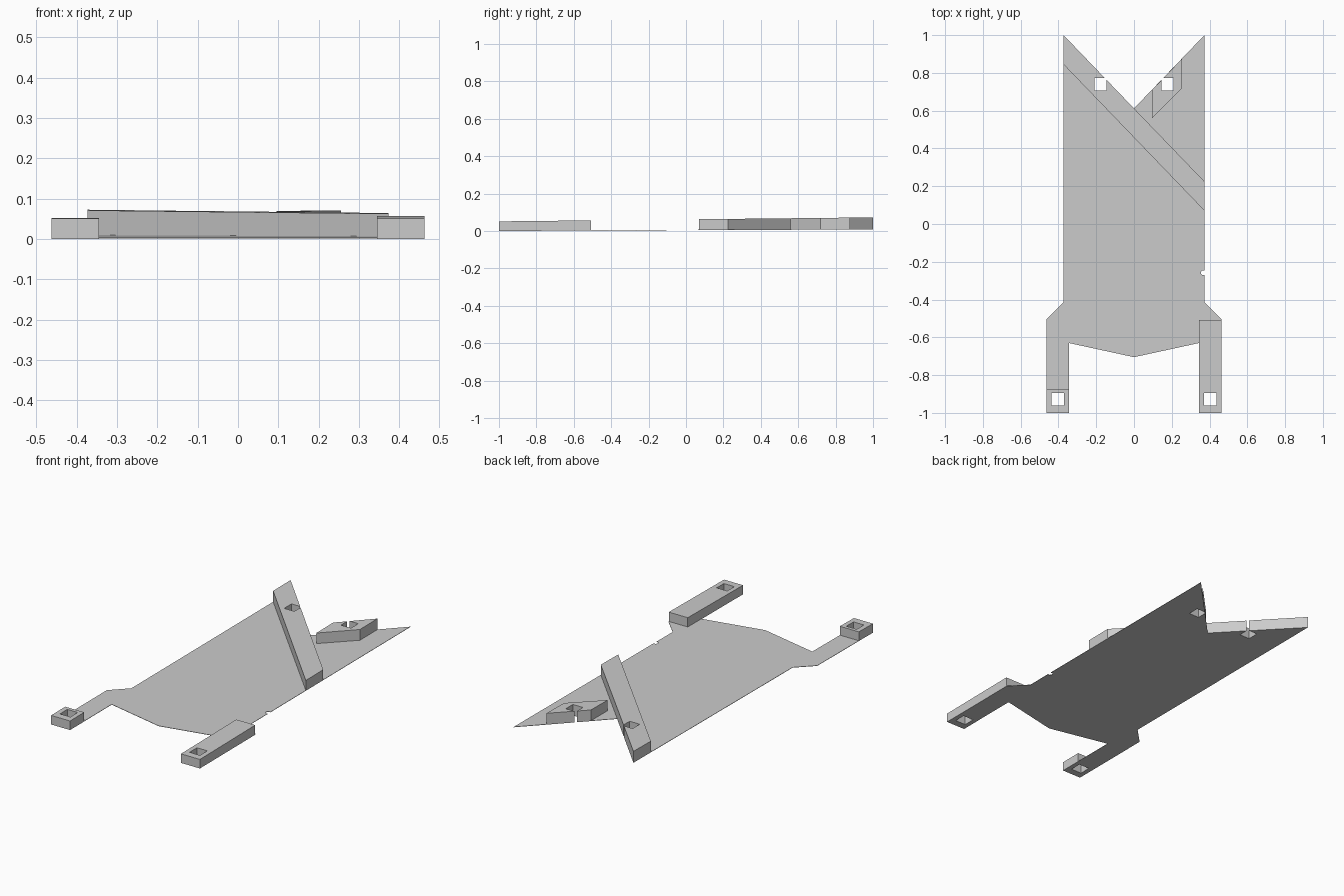
import bpy
import bmesh

cube = bpy.data.objects.get("Cube")
if cube:
    bpy.data.objects.remove(cube, do_unlink=True)

grey = bpy.data.materials.new("light grey")
grey.use_nodes = True
COLOR = (0.6, 0.6, 0.6, 1)
grey.diffuse_color = COLOR
grey.node_tree.nodes["Principled BSDF"].inputs["Base Color"].default_value = COLOR


# Gently rising surfaces, lowest at the front
def underside(y):
    return 0.004 * (y + 1)


def plate_top(y):
    return underside(y) + 0.002


def block_top(y):
    return 0.051 + 0.0107 * (y + 1)


def prism(name, outline, low, high):
    """Extrude a plan outline between two height functions of y."""
    bm = bmesh.new()
    base = bm.faces.new([bm.verts.new((x, y, low(y))) for x, y in outline])
    cap = bmesh.ops.extrude_face_region(bm, geom=[base])["geom"]
    for v in cap:
        if isinstance(v, bmesh.types.BMVert):
            v.co.z = high(v.co.y)
    bmesh.ops.recalc_face_normals(bm, faces=bm.faces)
    mesh = bpy.data.meshes.new(name)
    bm.to_mesh(mesh)
    bm.free()
    mesh.materials.append(grey)
    obj = bpy.data.objects.new(name, mesh)
    bpy.context.collection.objects.link(obj)
    return obj


def rect(x0, x1, y0, y1):
    return [(x0, y0), (x1, y0), (x1, y1), (x0, y1)]


def cut(obj, outline):
    """Punch a vertical hole right through a part."""
    cutter = prism("hole_cutter", outline, lambda y: -0.1, lambda y: 0.2)
    cutter.hide_render = True
    mod = obj.modifiers.new("hole", "BOOLEAN")
    mod.operation = "DIFFERENCE"
    mod.solver = "EXACT"
    mod.object = cutter
    bpy.context.view_layer.objects.active = obj
    bpy.ops.object.modifier_apply(modifier=mod.name)
    bpy.data.objects.remove(cutter, do_unlink=True)


# Thin base plate with two front legs and a V cut at the back
half = [(0, -0.705), (0.345, -0.63), (0.345, -1), (0.463, -1),
        (0.463, -0.505), (0.373, -0.415), (0.373, 1), (0, 0.612)]
mirrored = [(-x, y) for x, y in reversed(half[1:-1])]
plate = prism("base_plate", half + mirrored, underside, plate_top)

# Raised blocks
bar = prism("diagonal_bar",
            [(-0.373, 1), (-0.373, 0.845), (0.373, 0.07), (0.373, 0.225), (0, 0.612)],
            underside, block_top)
wing_block = prism("wing_block",
                   [(0.095, 0.71), (0.095, 0.56), (0.255, 0.72), (0.255, 0.876)],
                   underside, block_top)
left_leg = prism("left_leg_block", rect(0.345, 0.463, -1, -0.508), underside, block_top)
right_leg = prism("right_leg_block", rect(-0.463, -0.345, -1, -0.875), underside, block_top)

# Square through holes
for side, leg, back in ((1, left_leg, wing_block), (-1, right_leg, bar)):
    leg_hole = [(side * x, y) for x, y in rect(0.371, 0.436, -0.96, -0.895)]
    back_hole = [(side * x, y) for x, y in rect(0.145, 0.208, 0.708, 0.772)]
    for part, hole in ((leg, leg_hole), (plate, leg_hole),
                       (back, back_hole), (plate, back_hole)):
        cut(part, hole)

# Small notch in the left edge
cut(plate, [(0.39, -0.27), (0.39, -0.245), (0.362, -0.245),
            (0.355, -0.252), (0.355, -0.263), (0.362, -0.27)])
